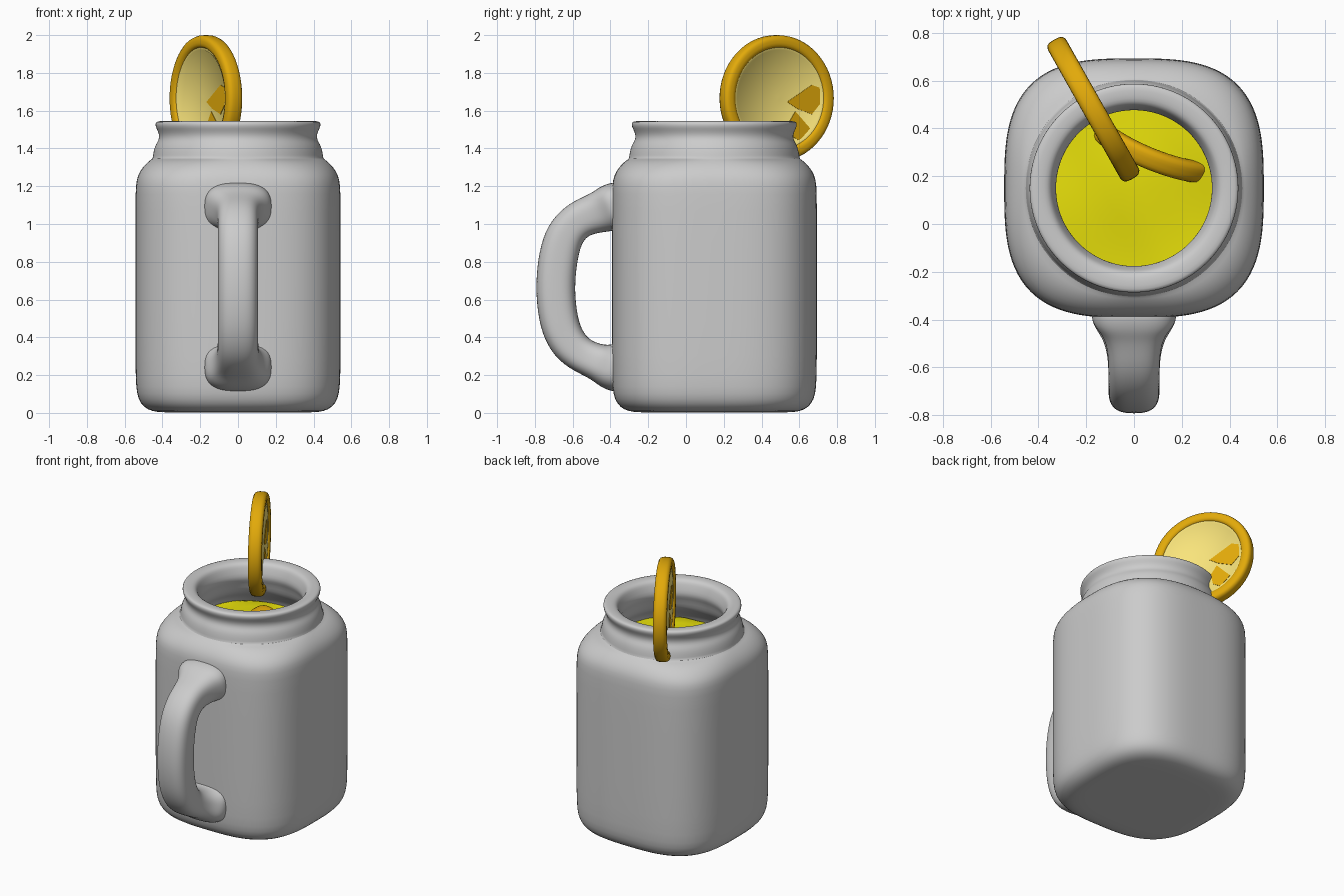
import bpy, bmesh, math
from mathutils import Matrix, Vector

if "Cube" in bpy.data.objects:
    bpy.data.objects.remove(bpy.data.objects["Cube"])

CY = 0.15  # jar axis sits behind the origin, the handle in front


def material(name, rgb):
    m = bpy.data.materials.new(name)
    m.diffuse_color = (*rgb, 1)
    m.use_nodes = True
    m.node_tree.nodes["Principled BSDF"].inputs["Base Color"].default_value = m.diffuse_color
    return m


RIND = material("rind_orange", (0.76, 0.40, 0.003))
FLESH = material("flesh_pale", (0.95, 0.78, 0.20))
DRINK = material("drink_yellow", (0.80, 0.74, 0.003))


def finish(name, bm, mat=None, subsurf=0, angle=50):
    bmesh.ops.recalc_face_normals(bm, faces=bm.faces)
    me = bpy.data.meshes.new(name)
    bm.to_mesh(me)
    bm.free()
    ob = bpy.data.objects.new(name, me)
    bpy.context.collection.objects.link(ob)
    if mat:
        me.materials.append(mat)
    if subsurf:
        mod = ob.modifiers.new("smooth", 'SUBSURF')
        mod.levels = mod.render_levels = subsurf
    bpy.ops.object.select_all(action='DESELECT')
    ob.select_set(True)
    bpy.context.view_layer.objects.active = ob
    bpy.ops.object.shade_smooth_by_angle(angle=math.radians(angle))
    return ob


def squircle(n, count):
    """Unit superellipse: n=2 is a circle, larger n is squarer."""
    pts = []
    for i in range(count):
        a = 2 * math.pi * (i + 0.5) / count
        c, s = math.cos(a), math.sin(a)
        r = (abs(c) ** n + abs(s) ** n) ** (-1 / n)
        pts.append((c * r, s * r))
    return pts


def skin(rings, cap=True, closed=False):
    """Join rings of points into a quad skin."""
    bm = bmesh.new()
    vs = [[bm.verts.new(p) for p in ring] for ring in rings]
    pairs = list(zip(vs, vs[1:])) + ([(vs[-1], vs[0])] if closed else [])
    for a, b in pairs:
        for i in range(len(a)):
            j = (i + 1) % len(a)
            bm.faces.new((a[i], a[j], b[j], b[i]))
    if cap:
        bm.faces.new(vs[0])
        bm.faces.new(vs[-1])
    return bm


def jar_rings(profile, wave=lambda x, y, z: z):
    return [[(x * r, y * r + CY, wave(x * r, y * r, z)) for x, y in squircle(n, 64)]
            for z, r, n in profile]


# Jar: outside from the base up, over the lip and down the inside (z, radius, squareness)
Q = 3.1
jar = [(0.003, 0.02, Q), (0.003, 0.25, Q), (0.002, 0.40, Q), (0.008, 0.455, Q), (0.03, 0.499, Q),
       (0.07, 0.527, Q), (0.13, 0.540, Q), (0.25, 0.543, Q), (0.70, 0.543, Q), (1.12, 0.543, Q),
       (1.21, 0.541, Q), (1.26, 0.530, 3.0), (1.30, 0.505, 2.8), (1.325, 0.48, 2.6),
       (1.34, 0.462, 2.3), (1.346, 0.452, 2), (1.36, 0.451, 2), (1.40, 0.444, 2), (1.425, 0.433, 2),
       (1.445, 0.420, 2), (1.47, 0.417, 2), (1.495, 0.426, 2), (1.515, 0.437, 2), (1.535, 0.438, 2),
       (1.545, 0.428, 2), (1.545, 0.39, 2), (1.54, 0.362, 2), (1.525, 0.347, 2), (1.50, 0.338, 2),
       (1.46, 0.324, 2), (1.43, 0.328, 2), (1.40, 0.345, 2), (1.35, 0.355, 2), (1.31, 0.375, 2.2),
       (1.26, 0.43, 2.6), (1.20, 0.455, 3), (1.10, 0.46, Q), (0.60, 0.46, Q), (0.20, 0.46, Q),
       (0.13, 0.44, Q), (0.10, 0.40, Q), (0.09, 0.25, Q), (0.09, 0.02, Q)]
finish("jar", skin(jar_rings(jar)), subsurf=1)


# Drink filling the jar, with a gently rippled surface
def ripple(x, y, z):
    return z + 0.016 * math.sin(9 * x + 2) * math.cos(8 * y + 5 * x) if z > 1.225 else z


drink = [(0.10, 0.02, Q), (0.10, 0.25, Q), (0.11, 0.39, Q), (0.14, 0.43, Q), (0.20, 0.452, Q),
         (0.60, 0.452, Q), (1.10, 0.452, Q), (1.18, 0.448, 3), (1.22, 0.438, 2.8), (1.23, 0.42, 2.6)]
drink += [(1.23, r, 2.2) for r in (0.36, 0.3, 0.24, 0.18, 0.12, 0.06, 0.01)]
finish("drink", skin(jar_rings(drink, ripple)), DRINK)

# Handle: sections along the path (y, z, half width, half thickness), flaring into pads
path = [(-0.345, 1.089, 0.178, 0.131), (-0.385, 1.089, 0.178, 0.131), (-0.41, 1.083, 0.172, 0.124),
        (-0.45, 1.066, 0.135, 0.112), (-0.51, 1.047, 0.112, 0.102), (-0.58, 1.017, 0.107, 0.100),
        (-0.645, 0.945, 0.107, 0.103), (-0.677, 0.83, 0.107, 0.104), (-0.691, 0.70, 0.107, 0.103),
        (-0.688, 0.58, 0.107, 0.103), (-0.667, 0.45, 0.107, 0.103), (-0.615, 0.352, 0.107, 0.100),
        (-0.545, 0.300, 0.110, 0.092), (-0.47, 0.270, 0.130, 0.095), (-0.42, 0.250, 0.170, 0.117),
        (-0.385, 0.244, 0.178, 0.131), (-0.345, 0.244, 0.178, 0.131)]
rings = []
for i, (y, z, w, t) in enumerate(path):
    a, b = path[max(i - 1, 0)], path[min(i + 1, len(path) - 1)]
    d = Vector((0, b[0] - a[0], b[1] - a[1])).normalized()
    side = Vector((0, -d.z, d.y))
    rings.append([Vector((u * w, y, z)) + side * (v * t) for u, v in squircle(3, 24)])
finish("handle", skin(rings), subsurf=2)


# Citrus wheels: rounded rind, recessed flesh and two darker flesh patches on each face
def lathe(section, closed):
    c = [(math.cos(2 * math.pi * i / 64), math.sin(2 * math.pi * i / 64)) for i in range(64)]
    return skin([[(r * x, r * y, h) for x, y in c] for r, h in section], not closed, closed)


PATCHES = [[(0.05, -0.02), (0.11, -0.055), (0.20, -0.085), (0.25, -0.03), (0.25, 0.055), (0.20, 0.07)],
           [(0.10, -0.07), (0.06, -0.13), (0.075, -0.20), (0.125, -0.225), (0.19, -0.16)]]


def citrus_wheel(name, centre, along, up):
    along, up = Vector(along).normalized(), Vector(up).normalized()
    m = Matrix((along, up, along.cross(up))).transposed().to_4x4()
    m.translation = centre
    rind = [(0.299 + 0.035 * u, 0.044 * v) for u, v in squircle(3.2, 20)]
    flesh = [(0.01, -0.022), (0.25, -0.022), (0.256, -0.029), (0.275, -0.030),
             (0.275, 0.030), (0.256, 0.029), (0.25, 0.022), (0.01, 0.022)]
    patches = bmesh.new()
    for s in (1, -1):
        for pts in PATCHES:
            lo, hi = [[patches.verts.new((s * u, v, s * h)) for u, v in pts] for h in (0.005, 0.025)]
            patches.faces.new(lo)
            patches.faces.new(hi)
            for i in range(len(pts)):
                j = (i + 1) % len(pts)
                patches.faces.new((lo[i], lo[j], hi[j], hi[i]))
    for part, bm, mat in (("rind", lathe(rind, True), RIND), ("flesh", lathe(flesh, False), FLESH),
                          ("flesh_patches", patches, RIND)):
        bm.transform(m)
        finish(f"{name}_{part}", bm, mat, angle=30 if bm is patches else 50)


citrus_wheel("rim_slice", (-0.17, 0.48, 1.666), (-0.49, 0.87, 0), (0, 0, 1))
tilt = math.radians(16)
citrus_wheel("floating_slice", (0.085, 0.355, 1.016), (0.92, -0.39, 0),
             (-0.39 * math.sin(tilt), -0.92 * math.sin(tilt), math.cos(tilt)))
